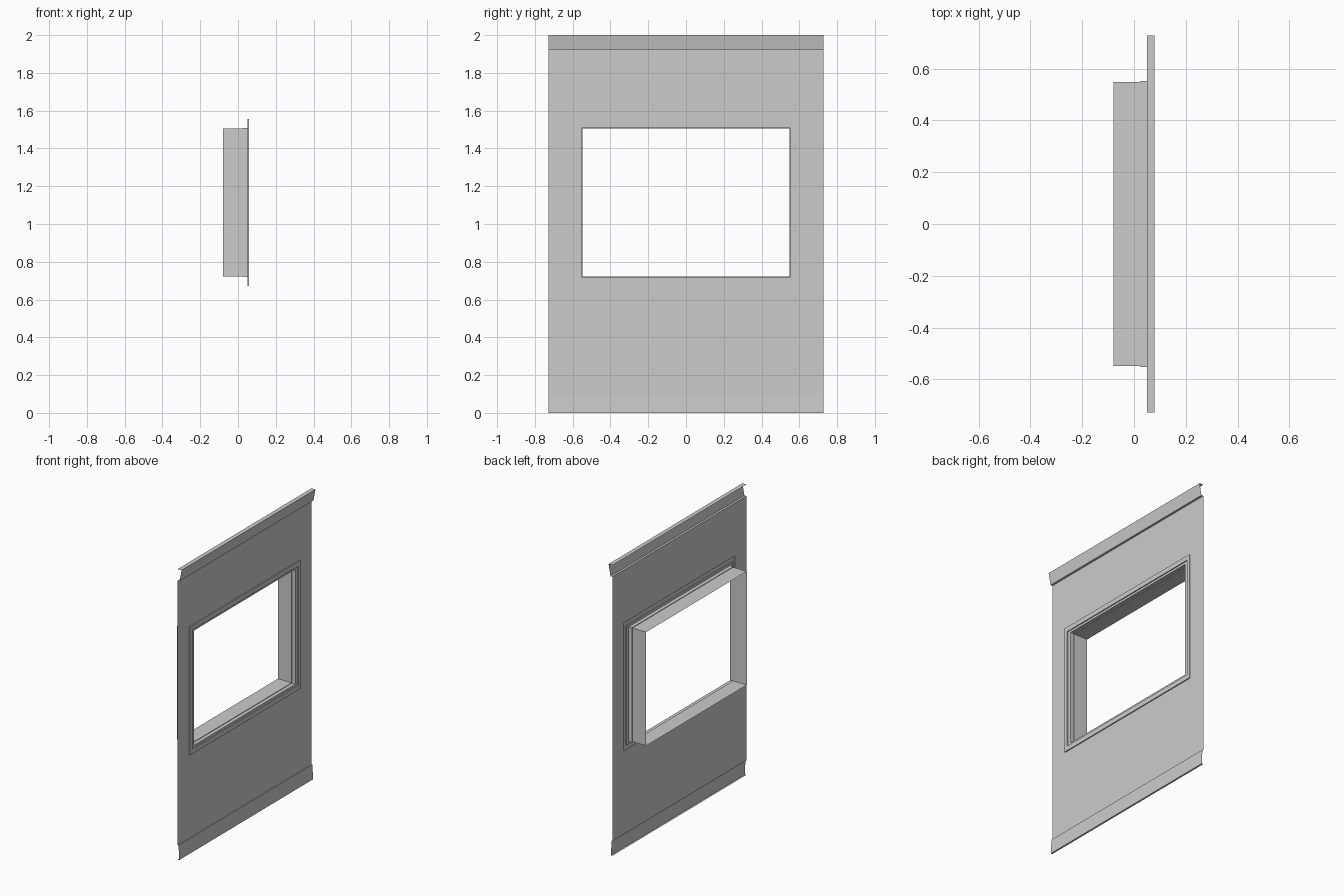
import bpy

if "Cube" in bpy.data.objects:
    bpy.data.objects.remove(bpy.data.objects["Cube"])

HALF_W = 0.728      # half width of the wall panel
PANEL_X = 0.05      # plane of the sheet
MID_Z = 1.114       # centre height of the window


def make_object(name, verts, faces):
    mesh = bpy.data.meshes.new(name)
    mesh.from_pydata(verts, [], faces)
    mesh.update()
    obj = bpy.data.objects.new(name, mesh)
    bpy.context.collection.objects.link(obj)
    return obj


def loft_rects(name, rects):
    """Join successive rectangles (x, half_y, z_low, z_high) with quads."""
    verts, faces = [], []
    for x, hy, z0, z1 in rects:
        verts += [(x, -hy, z0), (x, hy, z0), (x, hy, z1), (x, -hy, z1)]
    for r in range(len(rects) - 1):
        for i in range(4):
            j = (i + 1) % 4
            a, b = 4 * r, 4 * r + 4
            faces.append((a + i, a + j, b + j, b + i))
    return make_object(name, verts, faces)


def extrude_profile(name, profile):
    """Sweep an open (x, z) profile across the panel width."""
    verts = [(x, y, z) for x, z in profile for y in (-HALF_W, HALF_W)]
    faces = [(2 * i, 2 * i + 1, 2 * i + 3, 2 * i + 2)
             for i in range(len(profile) - 1)]
    return make_object(name, verts, faces)


def rect(x, hy, hz):
    return (x, hy, MID_Z - hz, MID_Z + hz)


# Flat wall sheet with the window opening
loft_rects("wall_sheet", [(PANEL_X, HALF_W, 0.10, 1.92),
                          rect(PANEL_X, 0.602, 0.442)])

# Window trim: raised flange, recessed rim, small step, deep reveal box
loft_rects("window_frame", [
    rect(PANEL_X, 0.602, 0.442),
    rect(0.057, 0.602, 0.442),
    rect(0.057, 0.577, 0.410),
    rect(0.050, 0.577, 0.410),
    rect(0.050, 0.552, 0.395),
    rect(0.025, 0.552, 0.395),
    rect(0.025, 0.548, 0.391),
    rect(-0.080, 0.548, 0.391),
])

# Folded top edge: step out, leaning strip, lip back
extrude_profile("top_fold", [(PANEL_X, 1.92), (0.065, 1.92),
                             (0.080, 2.0), (0.050, 2.0)])

# Folded bottom edge: small step out, strip, lip back
extrude_profile("bottom_fold", [(PANEL_X, 0.10), (0.057, 0.10),
                                (0.062, 0.0), (0.050, 0.0)])
